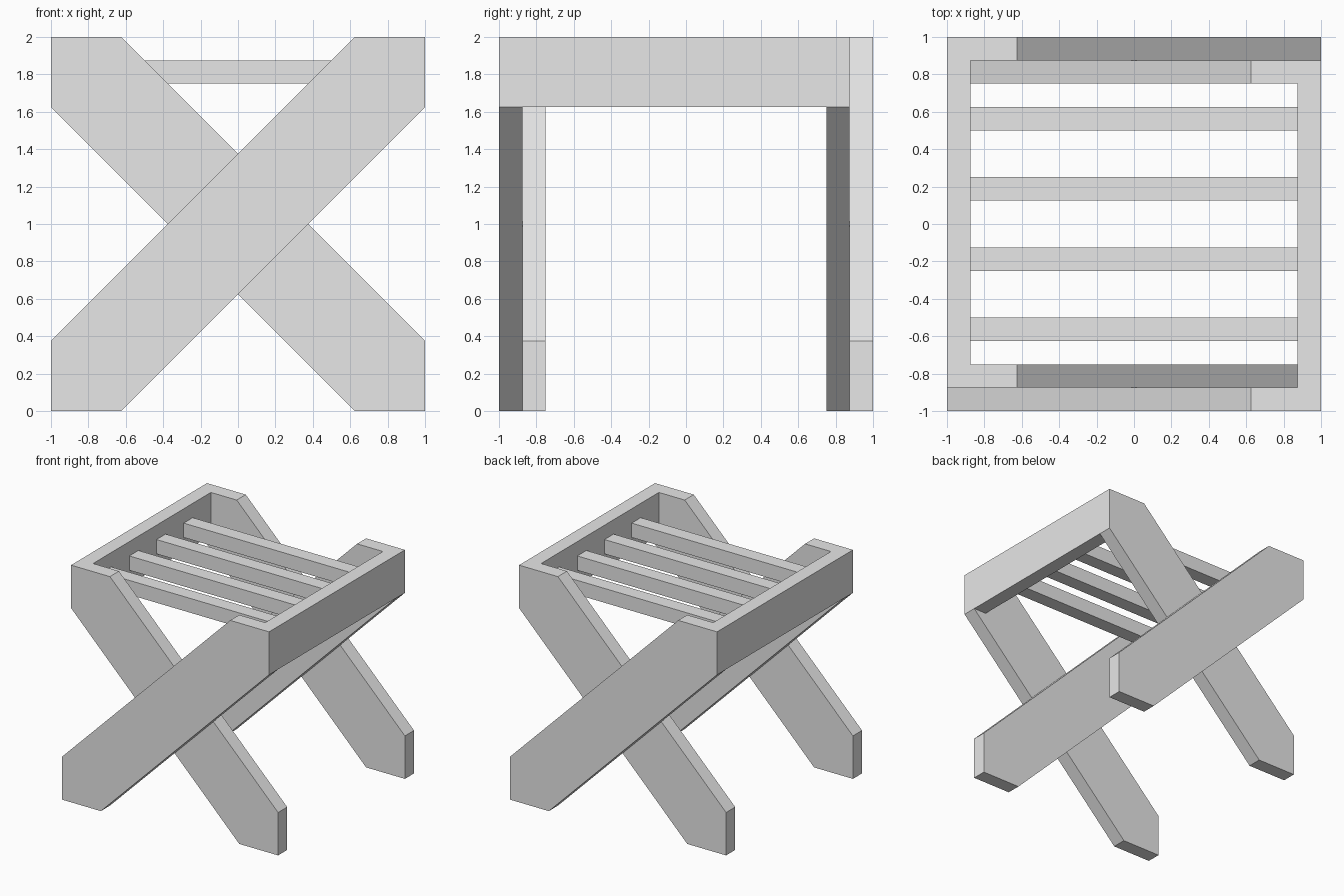
import bpy
import bmesh

cube = bpy.data.objects.get("Cube")
if cube:
    bpy.data.objects.remove(cube, do_unlink=True)

# One plain grey for the whole stool
GREY = (0.8, 0.8, 0.8, 1.0)
grey = bpy.data.materials.new("plain_grey")
grey.diffuse_color = GREY
grey.use_nodes = True
grey.node_tree.nodes["Principled BSDF"].inputs["Base Color"].default_value = GREY

T = 0.125          # board thickness
W = 0.375          # flat end of each leg
H = 2.0            # overall height


def extrude_profile(name, profile, y0, y1):
    """Extrude an x-z outline from y0 to y1."""
    bm = bmesh.new()
    face = bm.faces.new([bm.verts.new((x, y0, z)) for x, z in profile])
    result = bmesh.ops.extrude_face_region(bm, geom=[face])
    new_verts = [g for g in result["geom"] if isinstance(g, bmesh.types.BMVert)]
    bmesh.ops.translate(bm, verts=new_verts, vec=(0, y1 - y0, 0))
    bmesh.ops.recalc_face_normals(bm, faces=bm.faces)
    mesh = bpy.data.meshes.new(name)
    bm.to_mesh(mesh)
    bm.free()
    mesh.materials.append(grey)
    obj = bpy.data.objects.new(name, mesh)
    bpy.context.collection.objects.link(obj)
    return obj


def board(name, x0, x1, y0, y1, z0, z1):
    return extrude_profile(name, [(x0, z0), (x1, z0), (x1, z1), (x0, z1)], y0, y1)


def leg(name, side, y0):
    """Diagonal leg whose top ends on the given side (+1 or -1 in x)."""
    outline = [(-1, 0), (W - 1, 0), (1, H - W), (1, H), (1 - W, H), (-1, W)]
    return extrude_profile(name, [(side * x, z) for x, z in outline], y0, y0 + T)


# Two crossed pairs of legs
leg("front_outer_leg", 1, -1)
leg("front_inner_leg", -1, -1 + T)
leg("back_inner_leg", 1, 1 - 2 * T)
leg("back_outer_leg", -1, 1 - T)

# Top rails joining each pair of legs
board("left_rail", 1 - T, 1, -1 + T, 1 - 2 * T, H - W, H)
board("right_rail", -1, -1 + T, -1 + 2 * T, 1 - T, H - W, H)

# Seat slats between the rails
for i in range(4):
    y = (i - 1.5) * W
    board(f"seat_slat_{i + 1}", -1 + T, 1 - T, y - T / 2, y + T / 2, H - 2 * T, H - T)
